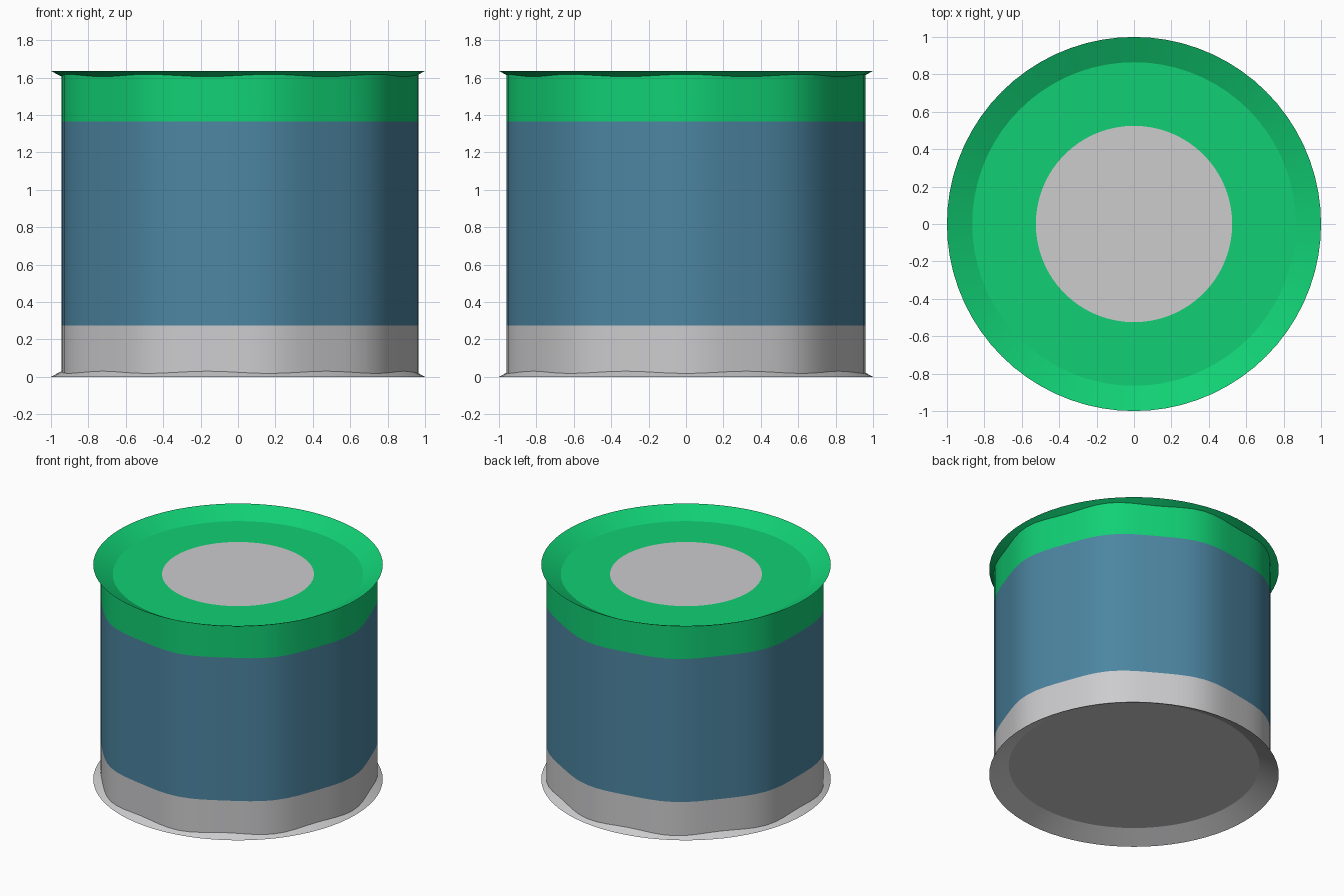
import bpy, bmesh, math

cube = bpy.data.objects.get("Cube")
if cube:
    bpy.data.objects.remove(cube, do_unlink=True)

SEG = 72
HEIGHT = 1.635
RIM, DISH, SLOPE = 1.0, 0.865, 0.53


def make_material(name, rgb):
    lin = [((c / 255 + 0.055) / 1.055) ** 2.4 for c in rgb] + [1.0]
    m = bpy.data.materials.new(name)
    m.use_nodes = True
    m.diffuse_color = lin
    bsdf = m.node_tree.nodes["Principled BSDF"]
    bsdf.inputs["Base Color"].default_value = lin
    bsdf.inputs["Roughness"].default_value = 0.6
    return m


green = make_material("green", (17, 208, 116))
blue = make_material("steel blue", (76, 133, 161))
grey = make_material("light grey", (204, 204, 206))


def wavy(a):
    """Radius of the nine-lobed wall."""
    return 0.9545 + 0.0115 * math.cos(9 * a)


def cone_z(r):
    """Height of the flared end above the ground at radius r."""
    return (RIM - r) * SLOPE


def ring(radius, z):
    """Ring function; radius and z may be numbers or functions."""
    def point(a):
        r = radius(a) if callable(radius) else radius
        h = z(r) if callable(z) else z
        return (r * math.cos(a), r * math.sin(a), h)
    return point


def loft(name, rings, mats, cap=None):
    """Skin neighbouring rings, one material per strip, optional cap on the last."""
    bm = bmesh.new()
    loops = [[bm.verts.new(p(2 * math.pi * i / SEG)) for i in range(SEG)] for p in rings]
    palette = list(dict.fromkeys(mats + ([cap] if cap else [])))
    for a, b, m in zip(loops, loops[1:], mats):
        for i in range(SEG):
            j = (i + 1) % SEG
            f = bm.faces.new((a[i], a[j], b[j], b[i]))
            f.material_index = palette.index(m)
    if cap:
        bm.faces.new(loops[-1]).material_index = palette.index(cap)
    me = bpy.data.meshes.new(name)
    bm.to_mesh(me)
    bm.free()
    for m in palette:
        me.materials.append(m)
    ob = bpy.data.objects.new(name, me)
    bpy.context.collection.objects.link(ob)
    bpy.ops.object.select_all(action='DESELECT')
    ob.select_set(True)
    bpy.context.view_layer.objects.active = ob
    bpy.ops.object.shade_smooth_by_angle(angle=math.radians(20))
    return ob


def top_z(r):
    return HEIGHT - cone_z(r)


# Banded wall with thin flared rims at both ends
loft("drum_wall",
     [ring(RIM, 0), ring(wavy, cone_z), ring(wavy, 0.275), ring(wavy, 1.365),
      ring(wavy, top_z), ring(RIM, HEIGHT)],
     [grey, grey, blue, green, green])

# Sunken lid with a grey disc in the middle
loft("lid",
     [ring(wavy, top_z), ring(DISH, top_z), ring(0.525, top_z(DISH))],
     [green, green], cap=grey)

# Sunken base
base = loft("base", [ring(wavy, cone_z), ring(DISH, cone_z)], [grey], cap=grey)
base.data.flip_normals()
